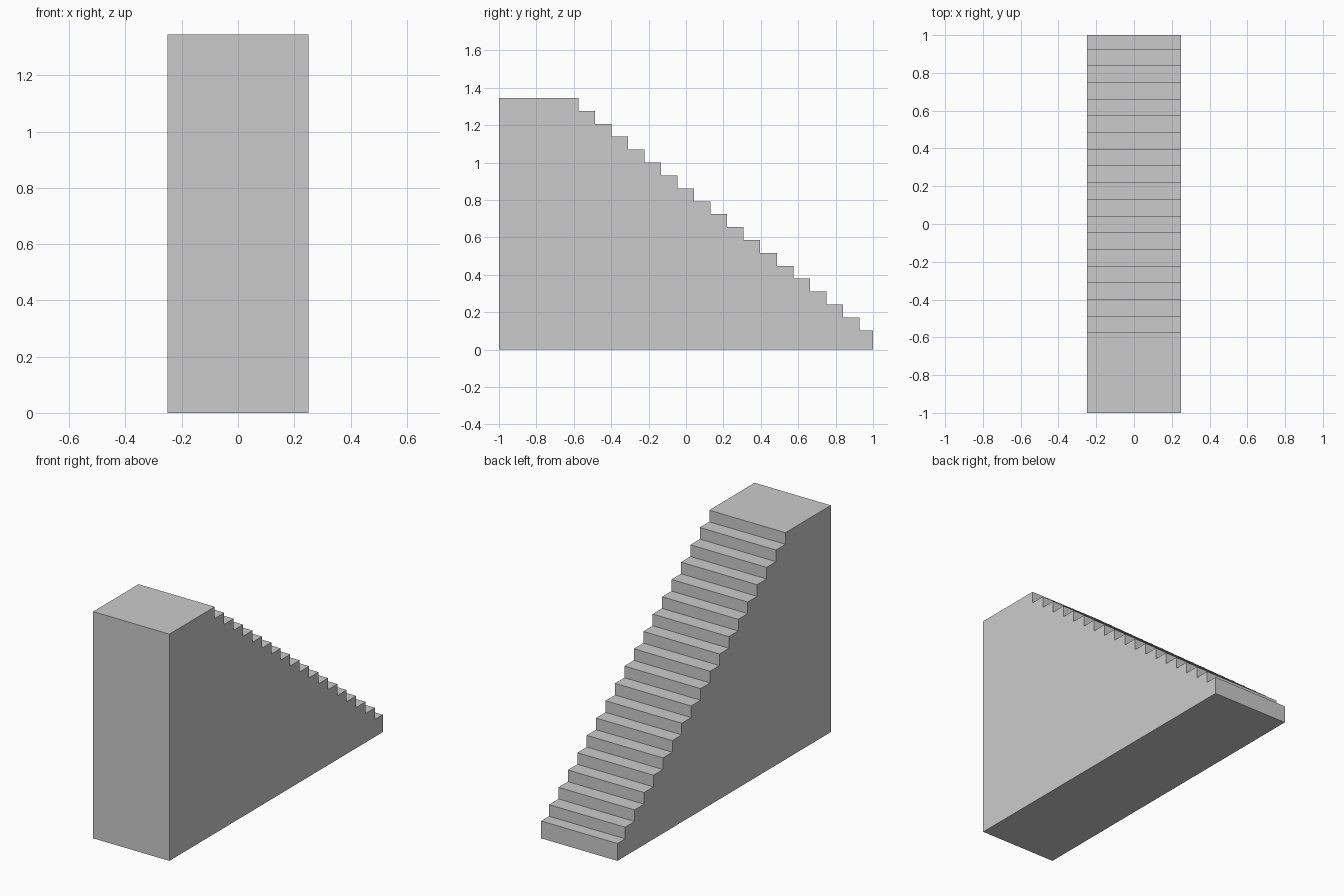
import bpy, bmesh

if "Cube" in bpy.data.objects:
    bpy.data.objects.remove(bpy.data.objects["Cube"])

HALF_W = 0.25
TOP_Z, LOW_Z = 1.345, 0.103      # landing height, lowest tread height
TOP_Y, LOW_Y = -0.575, 0.927     # first and last riser positions
RISERS = 18

run = (LOW_Y - TOP_Y) / (RISERS - 1)
rise = (TOP_Z - LOW_Z) / RISERS

# Stepped side profile (y, z): underside, back wall, landing, then treads
profile = [(1, 0), (-1, 0), (-1, TOP_Z)]
for i in range(RISERS):
    y = TOP_Y + i * run
    profile += [(y, TOP_Z - i * rise), (y, TOP_Z - (i + 1) * rise)]
profile.append((1, LOW_Z))

# Solid staircase: extrude the profile across the width
bm = bmesh.new()
side = bm.faces.new([bm.verts.new((-HALF_W, y, z)) for y, z in profile])
ext = bmesh.ops.extrude_face_region(bm, geom=[side], use_keep_orig=True)
moved = [v for v in ext["geom"] if isinstance(v, bmesh.types.BMVert)]
bmesh.ops.translate(bm, verts=moved, vec=(2 * HALF_W, 0, 0))
bmesh.ops.recalc_face_normals(bm, faces=bm.faces)

mesh = bpy.data.meshes.new("staircase")
bm.to_mesh(mesh)
bm.free()
bpy.context.collection.objects.link(bpy.data.objects.new("staircase", mesh))
